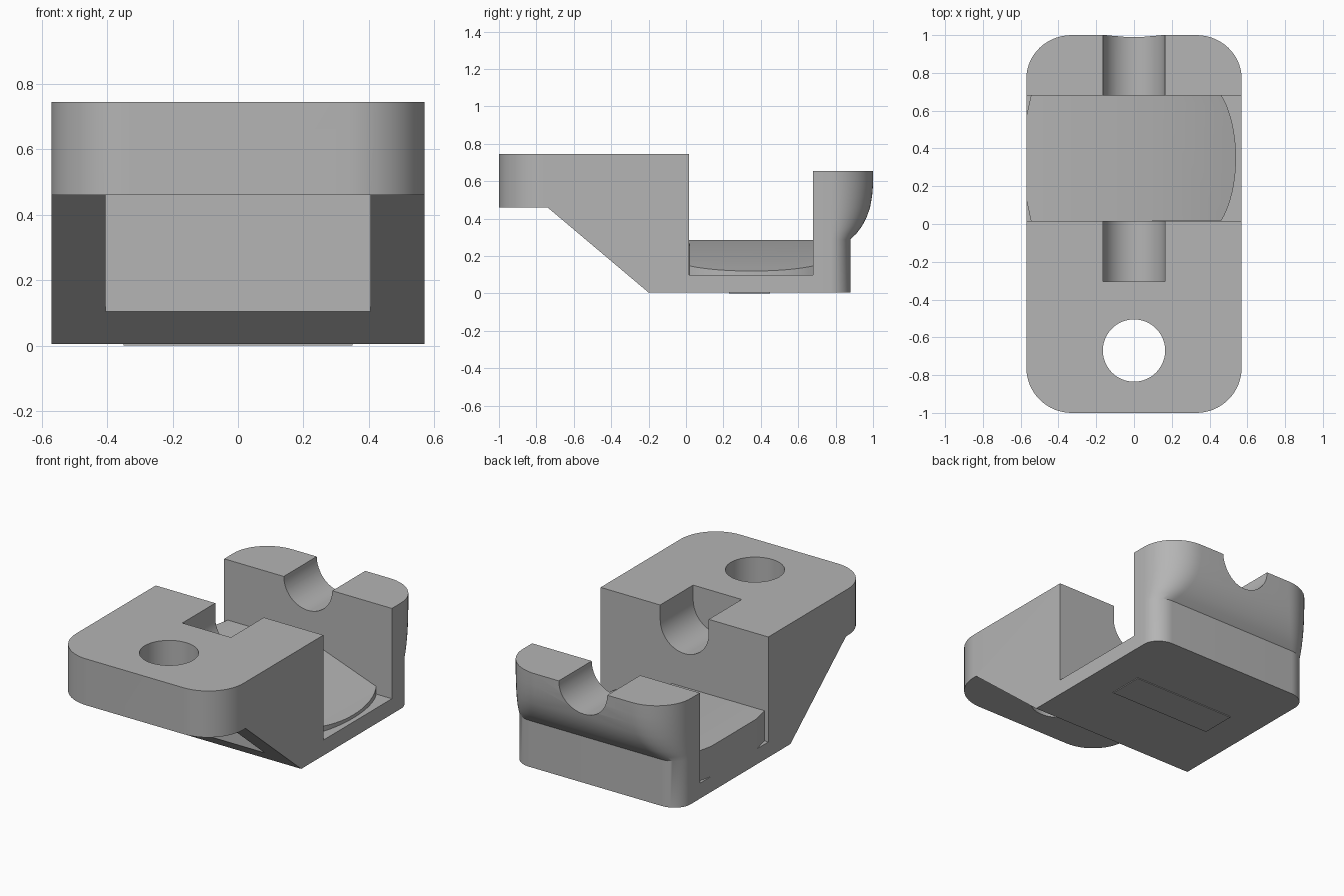
import bpy, bmesh, math
from mathutils import Vector

if "Cube" in bpy.data.objects:
    bpy.data.objects.remove(bpy.data.objects["Cube"], do_unlink=True)

W = 0.57        # half width
BASE = 0.005    # underside of the body
BORE = 0.165    # radius of the bolt hole and the rod channel

grey = bpy.data.materials.new("plain_grey")
grey.use_nodes = True
grey.diffuse_color = (0.46, 0.46, 0.46, 1)
grey.node_tree.nodes["Principled BSDF"].inputs["Base Color"].default_value = grey.diffuse_color


def loft(name, rings):
    """Skin a closed solid through rings with equal point counts."""
    bm = bmesh.new()
    loops = [[bm.verts.new(p) for p in ring] for ring in rings]
    n = len(loops[0])
    for a, b in zip(loops, loops[1:]):
        for i in range(n):
            j = (i + 1) % n
            bm.faces.new((a[i], a[j], b[j], b[i]))
    bm.faces.new(loops[0][::-1])
    bm.faces.new(loops[-1])
    bmesh.ops.recalc_face_normals(bm, faces=bm.faces)
    mesh = bpy.data.meshes.new(name)
    bm.to_mesh(mesh)
    bm.free()
    mesh.materials.append(grey)
    ob = bpy.data.objects.new(name, mesh)
    bpy.context.collection.objects.link(ob)
    return ob


def prism(name, pts, axis, lo, hi):
    """Extrude a profile: (y, z) along x, (x, z) along y, or (x, y) along z."""
    def ring(d):
        return [Vector(p[:axis] + (d,) + p[axis:]) for p in pts]
    return loft(name, [ring(lo), ring(hi)])


def rect(x0, x1, y0, y1):
    return [(x0, y0), (x1, y0), (x1, y1), (x0, y1)]


def arc(cx, cy, rx, ry, start, end, n):
    angles = [math.radians(start + (end - start) * i / n) for i in range(n + 1)]
    return [(cx + rx * math.cos(a), cy + ry * math.sin(a)) for a in angles]


def cut(ob, cutter, mode="DIFFERENCE"):
    mod = ob.modifiers.new("cut", "BOOLEAN")
    mod.operation, mod.solver, mod.object = mode, "EXACT", cutter
    cutter.hide_render = True
    bpy.context.view_layer.objects.active = ob
    bpy.ops.object.modifier_apply(modifier=mod.name)
    bpy.data.objects.remove(cutter, do_unlink=True)


def smooth(ob):
    bpy.ops.object.select_all(action="DESELECT")
    ob.select_set(True)
    bpy.context.view_layer.objects.active = ob
    bpy.ops.object.shade_smooth_by_angle(angle=math.radians(28))


# Front block, sloped underside and floor slab
side = [(-1, 0.46), (-0.74, 0.46), (-0.2, BASE), (0.68, BASE),
        (0.68, 0.1), (0.015, 0.1), (0.015, 0.745), (-1, 0.745)]
block = prism("front_block", side, 0, -W, W)
R = 0.24
plan = (arc(-W + R, -1 + R, R, R, 180, 270, 16) + arc(W - R, -1 + R, R, R, 270, 360, 16)
        + [(W + 0.1, -0.7), (W + 0.1, 1), (-W - 0.1, 1), (-W - 0.1, -0.7)])
cut(block, prism("plan_cutter", plan, 2, -0.1, 1), "INTERSECT")
cut(block, prism("pocket_cutter", rect(-0.405, 0.405, -0.2, 0.46), 1, -1.2, -0.317))
cut(block, prism("hole_cutter", arc(0, -0.67, BORE, BORE, 0, 352.5, 47), 2, 0.2, 1))


# U-shaped channel with a half-round bottom
def channel(y0, y1):
    pts = arc(0, 0.655, BORE, BORE, 180, 360, 24) + [(BORE, 1), (-BORE, 1)]
    return prism("channel_cutter", pts, 1, y0, y1)


cut(block, channel(-0.305, 0.2))
smooth(block)


# Rear jaw: rounded plan that bulges backward toward the top
def jaw_ring(z, back):
    t = (back - 0.88) / 0.12
    rx, ry = 0.12 + 0.12 * t, back - 0.77
    pts = ([(-W, 0.68), (W, 0.68)] + arc(W - rx, 0.77, rx, ry, 0, 90, 14)
           + arc(-W + rx, 0.77, rx, ry, 90, 180, 14))
    return [Vector((x, y, z)) for x, y in pts]


levels = [(BASE, 0.88), (0.29, 0.88), (0.32, 0.911), (0.36, 0.941), (0.41, 0.967),
          (0.46, 0.984), (0.52, 0.995), (0.58, 1), (0.655, 1)]
jaw = loft("rear_jaw", [jaw_ring(z, back) for z, back in levels])
cut(jaw, channel(0.5, 1.2))
smooth(jaw)

# Raised floor between the jaws, ramped down to one side with a bowed edge
ramp = [(-W, 0.1), (0.6, 0.1), (0.573, 0.108), (0.08, 0.285), (-W, 0.285)]
floor = prism("ramped_floor", ramp, 1, 0.015, 0.68)
bow = arc(0.34, 0.35, 0.2, 0.42, -52, 52, 20)
outline = bow + [(-0.545, 0.681), (-W, 0.57), (-W, 0.13), (-0.545, 0.014)]
cut(floor, prism("bow_cutter", outline, 2, 0, 1), "INTERSECT")
smooth(floor)

# Thin pad on the underside
prism("bottom_pad", rect(-0.35, 0.35, 0.23, 0.45), 2, 0, BASE)
